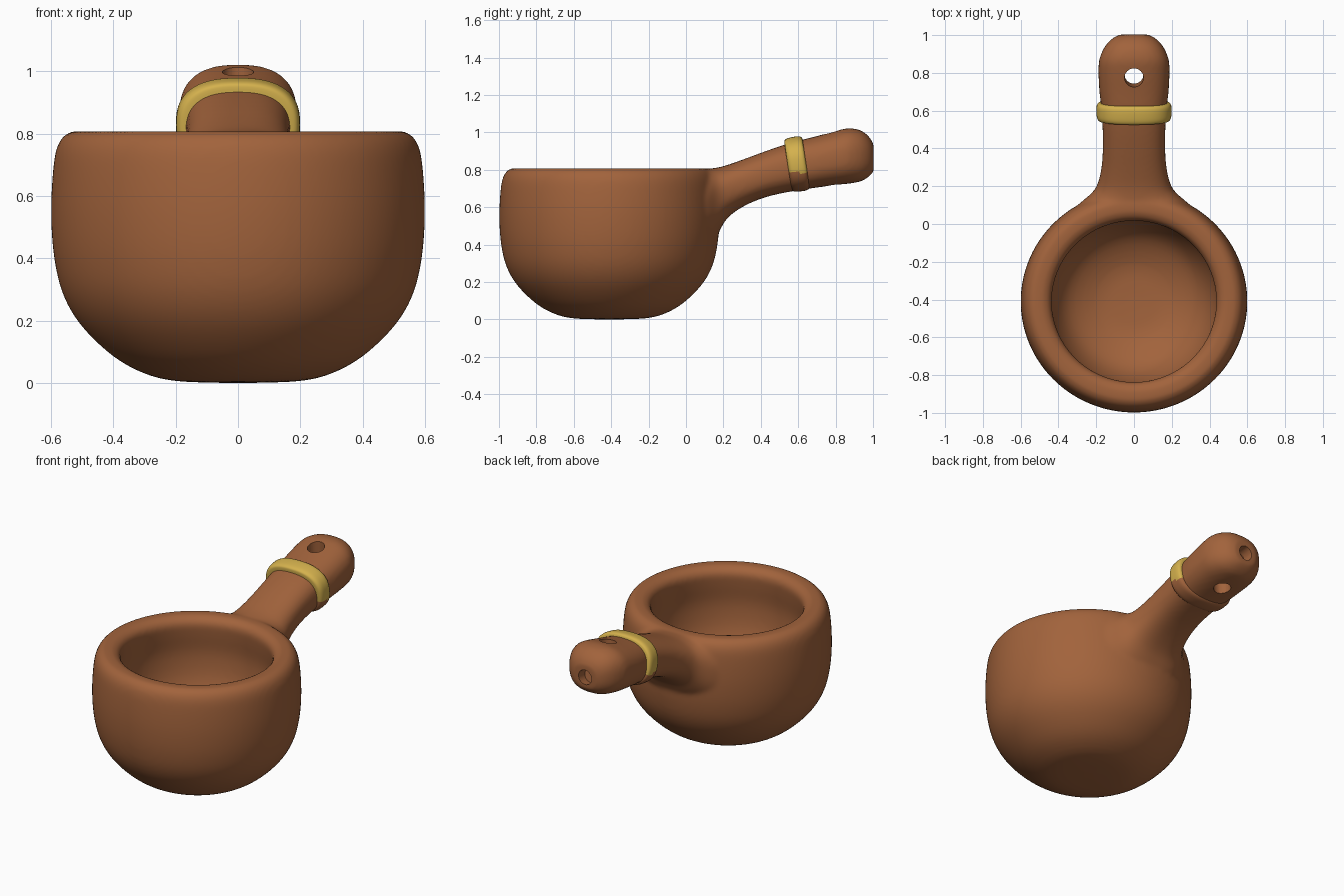
import bpy
import bmesh
from math import cos, sin, pi, copysign
from mathutils import Vector, Matrix

cube = bpy.data.objects.get("Cube")
if cube:
    bpy.data.objects.remove(cube, do_unlink=True)


def material(name, rgb):
    m = bpy.data.materials.new(name)
    m.use_nodes = True
    m.diffuse_color = (*rgb, 1)
    m.node_tree.nodes["Principled BSDF"].inputs["Base Color"].default_value = (*rgb, 1)
    return m


brown = material("warm brown wood", (0.36, 0.125, 0.045))
yellow = material("yellow band", (0.66, 0.44, 0.075))


def smooth_path(points, steps=4):
    """Pass a smooth curve through control tuples."""
    p = [Vector(q) for q in points]
    out = []
    for i in range(len(p) - 1):
        a, b, c, d = p[max(i - 1, 0)], p[i], p[i + 1], p[min(i + 2, len(p) - 1)]
        for k in range(steps):
            t = k / steps
            out.append(b + (c - a) * (t / 2)
                       + (a * 2 - b * 5 + c * 4 - d) * (t * t / 2)
                       + (b * 3 - a - c * 3 + d) * (t ** 3 / 2))
    return out + [p[-1]]


def outline(half_a, half_b, power=2.0, count=64):
    """Rounded outline; power 2 is an ellipse, more is boxier."""
    def side(v, half):
        return half * copysign(abs(v) ** (2 / power), v)
    return [(side(cos(2 * pi * i / count), half_a),
             side(sin(2 * pi * i / count), half_b)) for i in range(count)]


def skin(name, rings):
    """Closed skin over a row of rings, capped at both ends."""
    bm = bmesh.new()
    rows = [[bm.verts.new(v) for v in ring] for ring in rings]
    n = len(rows[0])
    for r, s in zip(rows, rows[1:]):
        for i in range(n):
            j = (i + 1) % n
            bm.faces.new((r[i], r[j], s[j], s[i]))
    bm.faces.new(rows[0])
    bm.faces.new(rows[-1])
    bmesh.ops.recalc_face_normals(bm, faces=bm.faces)
    mesh = bpy.data.meshes.new(name)
    bm.to_mesh(mesh)
    bm.free()
    ob = bpy.data.objects.new(name, mesh)
    bpy.context.collection.objects.link(ob)
    return ob


def activate(ob):
    bpy.ops.object.select_all(action='DESELECT')
    ob.select_set(True)
    bpy.context.view_layer.objects.active = ob


def apply(ob, kind, **settings):
    activate(ob)
    mod = ob.modifiers.new(kind.lower(), kind)
    for key, value in settings.items():
        setattr(mod, key, value)
    bpy.ops.object.modifier_apply(modifier=mod.name)


def combine(ob, other, operation):
    apply(ob, 'BOOLEAN', object=other, operation=operation, solver='EXACT')
    bpy.data.objects.remove(other, do_unlink=True)


# Bowl: outside, rim and hollow as one turned profile (radius, height)
profile = smooth_path([
    (0.05, 0), (0.2, 0.006), (0.3, 0.03), (0.4, 0.085), (0.5, 0.18),
    (0.56, 0.28), (0.59, 0.4), (0.6, 0.54), (0.594, 0.68), (0.58, 0.76),
    (0.55, 0.8), (0.51, 0.808), (0.465, 0.8), (0.437, 0.765), (0.44, 0.7),
    (0.455, 0.56), (0.43, 0.4), (0.35, 0.26), (0.2, 0.18), (0.05, 0.165)])
cup = skin("cup", [[(x, y * 0.98 - 0.41, z) for x, y in outline(r, r, count=96)]
                   for r, z in profile])

# Handle: distance back, top, bottom, half width
sections = smooth_path([
    (0.07, 0.8, 0.36, 0.33), (0.12, 0.805, 0.41, 0.275),
    (0.17, 0.812, 0.46, 0.218), (0.22, 0.825, 0.54, 0.19),
    (0.3, 0.853, 0.6, 0.172), (0.4, 0.89, 0.645, 0.165),
    (0.5, 0.925, 0.672, 0.166), (0.6, 0.955, 0.69, 0.171),
    (0.7, 0.98, 0.705, 0.183), (0.8, 1.007, 0.718, 0.188),
    (0.87, 1.022, 0.726, 0.184), (0.935, 1.01, 0.738, 0.157),
    (0.98, 0.975, 0.765, 0.118), (1.003, 0.935, 0.79, 0.075)])
handle = skin("handle", [
    [(x, y, (top + low) / 2 + z) for x, z in outline(w, (top - low) / 2, 2.5)]
    for y, top, low, w in sections])

# Melt the handle into the bowl
combine(cup, handle, 'UNION')
apply(cup, 'REMESH', mode='VOXEL', voxel_size=0.013)
apply(cup, 'SMOOTH', factor=0.5, iterations=8)


def drill(start, end, radius):
    """Cut a round hole along a line."""
    a, b = Vector(start), Vector(end)
    turn = (b - a).to_track_quat('Z', 'Y')
    ring = [turn @ Vector((x, y, 0)) for x, y in outline(radius, radius, count=32)]
    cutter = skin("hole_cutter", [[a + v for v in ring], [b + v for v in ring]])
    cutter.hide_render = True
    combine(cup, cutter, 'DIFFERENCE')


# Hanging hole and the small recess in the tip
drill((0, 0.80, 0.6), (0, 0.765, 1.15), 0.05)
drill((0, 0.94, 0.85), (0, 1.1, 0.875), 0.045)

cup.data.materials.clear()
cup.data.materials.append(brown)
for face in cup.data.polygons:
    face.material_index = 0

# Raised band round the handle: offset along handle, half width, half height
band_steps = smooth_path([
    (-0.05, 0.16, 0.122), (-0.046, 0.184, 0.136), (-0.03, 0.196, 0.144),
    (0, 0.199, 0.147), (0.03, 0.198, 0.146), (0.046, 0.188, 0.138),
    (0.05, 0.164, 0.124)])
place = Matrix.Translation((0, 0.593, 0.83)) @ Matrix.Rotation(0.15, 4, 'X')
band = skin("handle_band", [
    [place @ Vector((x, y, z)) for x, z in outline(w, h, 2.5)]
    for y, w, h in band_steps])
band.data.materials.append(yellow)
band.data.materials.append(brown)
# The underside of the band is left as bare wood
for face in band.data.polygons:
    face.material_index = 1 if face.center.z < 0.785 else 0

for ob in (cup, band):
    activate(ob)
    bpy.ops.object.shade_smooth_by_angle(angle=0.7)
